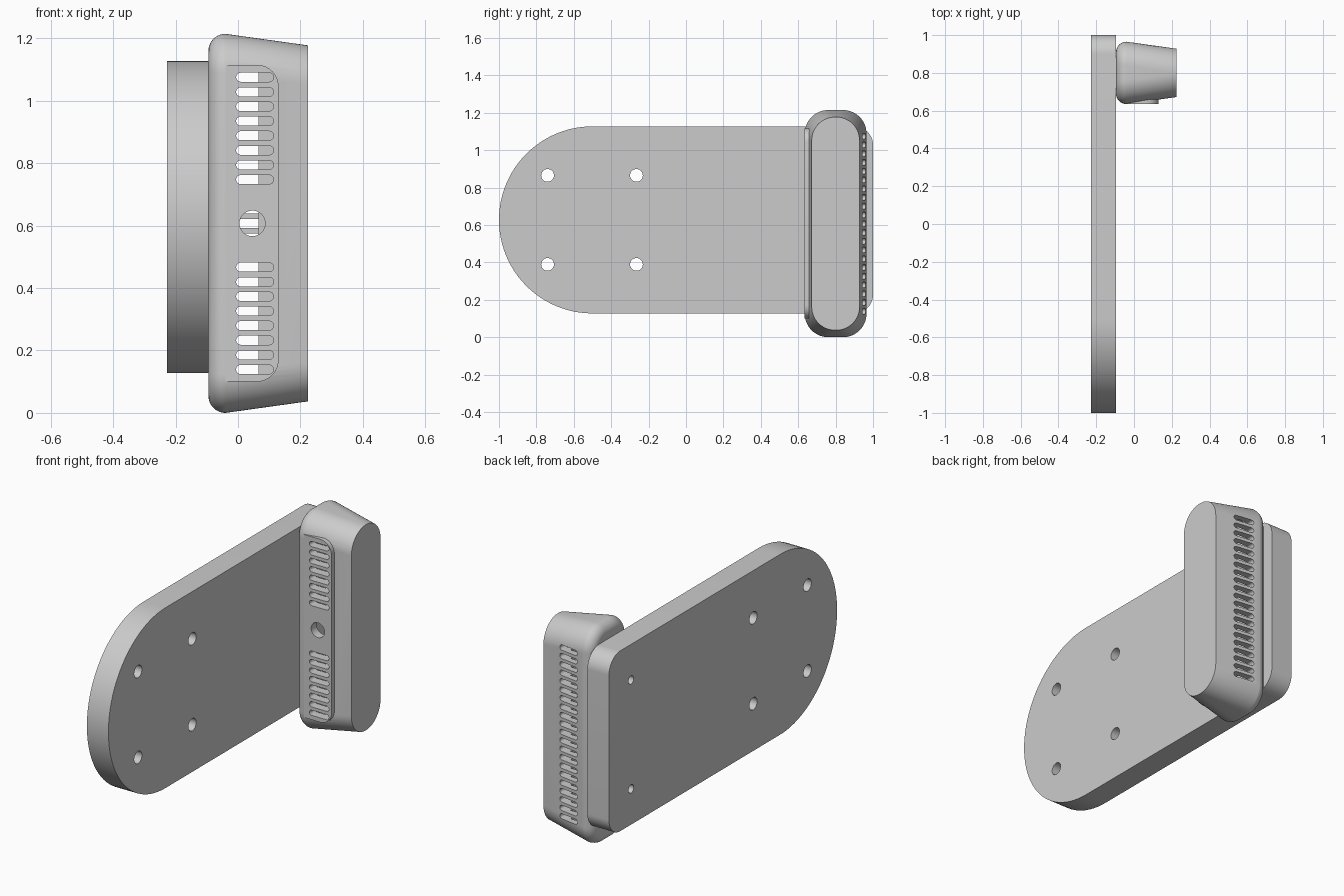
import bpy, bmesh, math
from mathutils import Vector

cube = bpy.data.objects.get("Cube")
if cube:
    bpy.data.objects.remove(cube)

grey = bpy.data.materials.new("light grey")
grey.use_nodes = True
colour = (0.6, 0.6, 0.6, 1)
grey.diffuse_color = colour
grey.node_tree.nodes["Principled BSDF"].inputs["Base Color"].default_value = colour

CY, CZ = 0.80, 0.607      # housing centre
PZ = 0.627                # plate centre height


def arc(cu, cv, r, start, end, n=16):
    return [(cu + r * math.cos(math.radians(start + (end - start) * i / n)),
             cv + r * math.sin(math.radians(start + (end - start) * i / n)))
            for i in range(n + 1)]


def rounded(cu, cv, hu, hv, r, n=14):
    """Rounded rectangle outline around a centre."""
    pts = []
    for k, (su, sv) in enumerate([(1, 1), (-1, 1), (-1, -1), (1, -1)]):
        pts += arc(cu + su * (hu - r), cv + sv * (hv - r), r, 90 * k, 90 * k + 90, n)
    return pts


def loft(name, rings):
    """Skin equal-length rings of 3D points and cap both ends."""
    bm = bmesh.new()
    loops = [[bm.verts.new(p) for p in ring] for ring in rings]
    for a, b in zip(loops, loops[1:]):
        for i in range(len(a)):
            j = (i + 1) % len(a)
            bm.faces.new((a[i], a[j], b[j], b[i]))
    bm.faces.new(loops[0][::-1])
    bm.faces.new(loops[-1])
    bmesh.ops.remove_doubles(bm, verts=bm.verts, dist=1e-5)
    bmesh.ops.recalc_face_normals(bm, faces=bm.faces)
    mesh = bpy.data.meshes.new(name)
    bm.to_mesh(mesh)
    bm.free()
    mesh.materials.append(grey)
    obj = bpy.data.objects.new(name, mesh)
    bpy.context.collection.objects.link(obj)
    return obj


def prism_x(name, outline, x0, x1):
    return loft(name, [[Vector((x, u, v)) for u, v in outline] for x in (x0, x1)])


def prism_y(name, outline, y0, y1):
    return loft(name, [[Vector((u, y, v)) for u, v in outline] for y in (y0, y1)])


def combine(target, tool, operation):
    mod = target.modifiers.new("combine", 'BOOLEAN')
    mod.operation = operation
    mod.solver = 'EXACT'
    mod.object = tool
    bpy.context.view_layer.objects.active = target
    bpy.ops.object.modifier_apply(modifier=mod.name)
    bpy.data.objects.remove(tool)


def smooth(obj):
    bpy.ops.object.select_all(action='DESELECT')
    obj.select_set(True)
    bpy.context.view_layer.objects.active = obj
    bpy.ops.object.shade_smooth_by_angle(angle=math.radians(30))


# Mounting plate: one full round end, two small rounded corners
outline = arc(-0.5, PZ, 0.5, 90, 270, 48)
outline += arc(0.9, PZ - 0.4, 0.1, 270, 360) + arc(0.9, PZ + 0.4, 0.1, 0, 90)
plate = prism_x("mounting_plate", outline, -0.227, -0.095)
holes = [(y, PZ + s * 0.238, 0.034) for y in (-0.74, -0.265) for s in (-1, 1)]
holes += [(0.805, PZ + s * 0.302, 0.023) for s in (-1, 1)]
for y, z, r in holes:
    combine(plate, prism_x("hole_cutter", arc(y, z, r, 0, 360, 32)[:-1], -0.3, 0.0 - 0.06),
            'DIFFERENCE')

# Housing: rounded back edge, then a drafted body
F = 0.055
sections = [(-0.095 + F * (1 - math.cos(a)), F * (1 - math.sin(a)))
            for a in [math.radians(90 * i / 10) for i in range(11)]]
sections.append((0.225, 0.037))
housing = loft("housing", [
    [Vector((x, u, v)) for u, v in rounded(CY, CZ, 0.165 - d, 0.607 - d, 0.125 - d * (x < 0))]
    for x, d in sections])

# Raised flat panel on the front of the housing
panel = [(-0.04, 1.115), (-0.04, 0.1)]
panel += arc(0.06, 0.17, 0.07, 270, 360) + arc(0.06, 1.045, 0.07, 0, 90)
combine(housing, prism_y("panel", panel, 0.634, 0.74), 'UNION')

# Hollow inside
combine(housing, prism_x("cavity", rounded(CY, CZ, 0.118, 0.555, 0.08), -0.05, 0.065),
        'DIFFERENCE')

# Vent slots, front with a central gap, back as a full row
slot_half = 0.0145
for i in range(21):
    z = CZ + (i - 10) * 0.0468
    slot = rounded(0.054, z, 0.06, slot_half, slot_half * 0.999, 6)
    if abs(i - 10) > 2:
        combine(housing, prism_y("front_slot", slot, 0.55, 0.70), 'DIFFERENCE')
    combine(housing, prism_y("back_slot", slot, 0.90, 1.05), 'DIFFERENCE')

# Central round opening in the front panel
combine(housing, prism_y("round_opening", arc(0.046, CZ, 0.041, 0, 360, 40)[:-1], 0.55, 0.70),
        'DIFFERENCE')

for part in (plate, housing):
    smooth(part)
